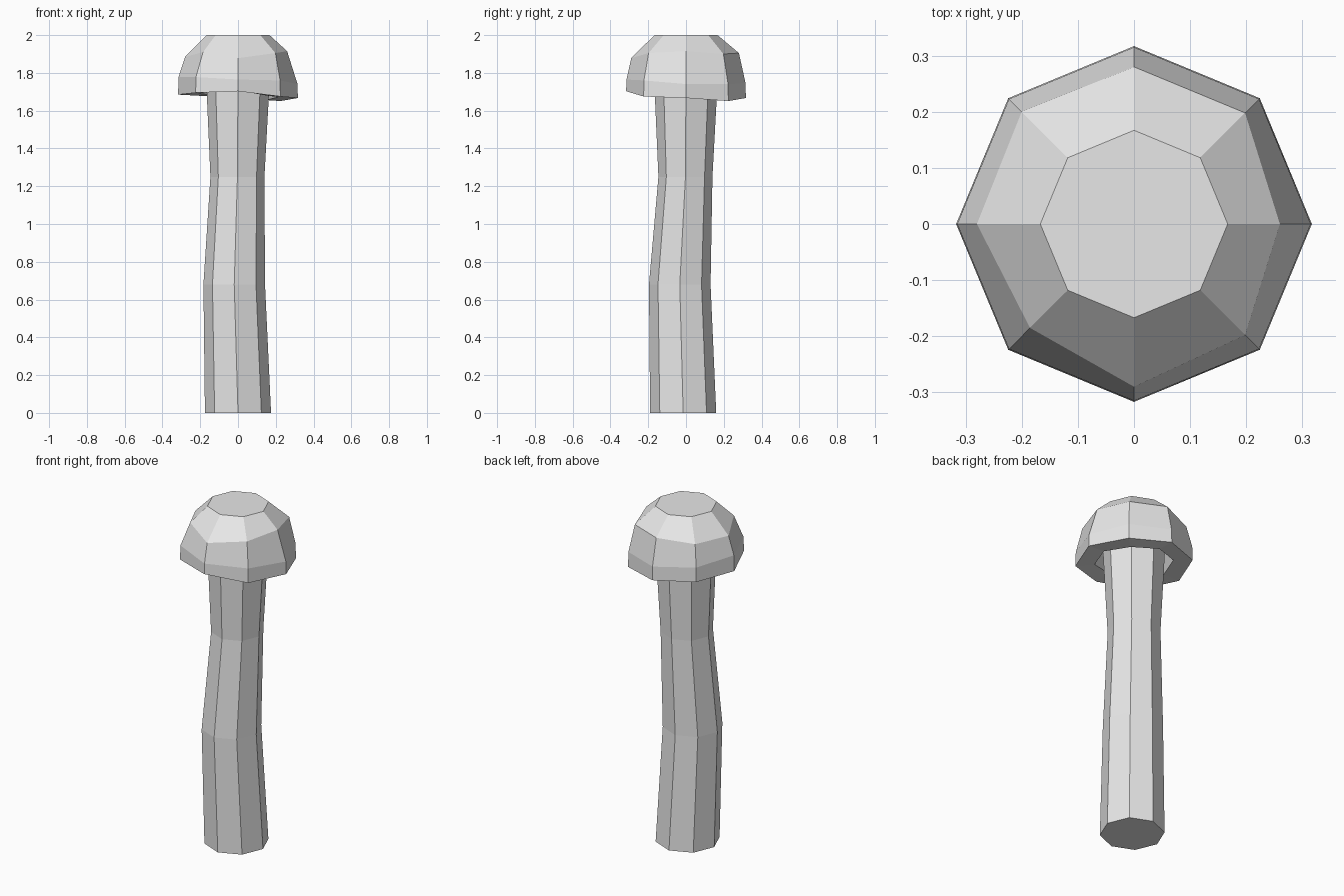
import bpy
import bmesh
from math import cos, sin, tau

SIDES = 8

cube = bpy.data.objects.get("Cube")
if cube:
    bpy.data.objects.remove(cube, do_unlink=True)

# One plain grey for everything
GREY = (0.8, 0.8, 0.8, 1)
grey = bpy.data.materials.new("light_grey")
grey.use_nodes = True
grey.diffuse_color = GREY
grey.node_tree.nodes["Principled BSDF"].inputs["Base Color"].default_value = GREY


def per_side(value):
    """Repeat a single number for every side, or pass a list through."""
    return value if isinstance(value, list) else [value] * SIDES


def loft(name, rings):
    """Closed flat-shaded loft; each ring is (radius, height, centre x, centre y)."""
    bm = bmesh.new()
    loops = []
    for radius, height, cx, cy in rings:
        loop = []
        for i, (r, z) in enumerate(zip(per_side(radius), per_side(height))):
            a = tau * i / SIDES
            loop.append(bm.verts.new((cx + r * cos(a), cy + r * sin(a), z)))
        loops.append(loop)
    for low, high in zip(loops, loops[1:]):
        for i in range(SIDES):
            j = (i + 1) % SIDES
            bm.faces.new((low[i], low[j], high[j], high[i]))
    bm.faces.new(loops[0][::-1])
    bm.faces.new(loops[-1])
    bmesh.ops.recalc_face_normals(bm, faces=bm.faces[:])
    mesh = bpy.data.meshes.new(name)
    bm.to_mesh(mesh)
    bm.free()
    mesh.materials.append(grey)
    obj = bpy.data.objects.new(name, mesh)
    bpy.context.collection.objects.link(obj)
    return obj


# Slightly crooked stem, running up inside the cap
loft("stem", [
    (0.175, 0.0, 0.0, -0.015),
    (0.163, 0.68, -0.02, -0.033),
    (0.143, 1.25, -0.003, -0.003),
    (0.171, 1.82, 0.0, 0.0),
])

# Thick hollow cap with an uneven rim, from the inner ceiling out to the top
rim = [1.667, 1.651, 1.667, 1.68, 1.685, 1.695, 1.703, 1.675]
band = [1.741, 1.74, 1.747, 1.765, 1.778, 1.778, 1.765, 1.76]
shoulder = [1.915, 1.9, 1.905, 1.89, 1.885, 1.91, 1.878, 1.905]
shoulder_radius = [0.26, 0.28, 0.28, 0.283, 0.28, 0.262, 0.29, 0.28]
loft("cap", [
    (0.11, 1.9, 0, 0),
    (0.19, 1.83, 0, 0),
    (0.213, [z + 0.005 for z in rim], 0, 0),
    (0.317, rim, 0, 0),
    (0.315, band, 0, 0),
    (shoulder_radius, shoulder, 0, 0),
    (0.167, 2.0, 0, 0),
])
